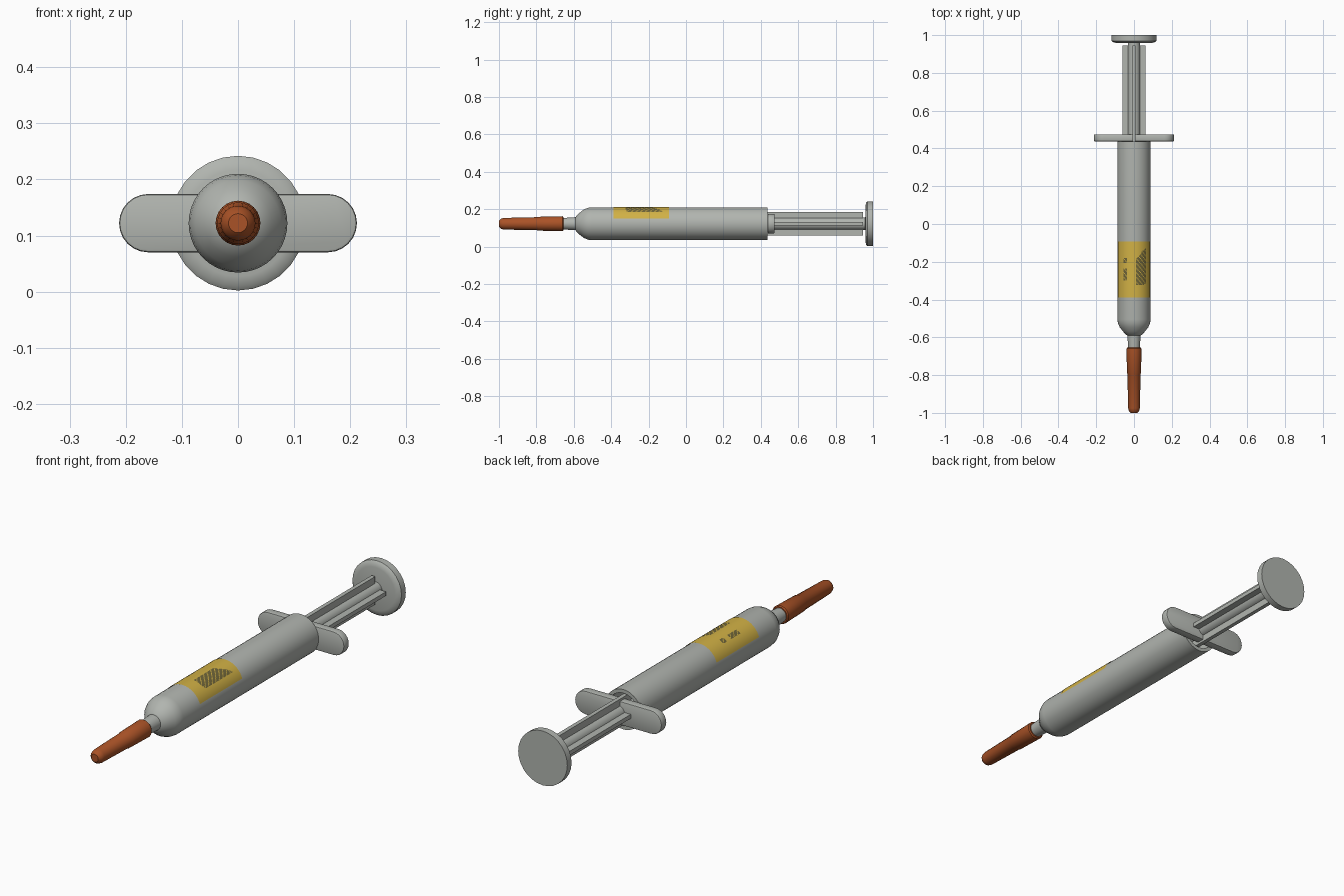
import bpy, bmesh, math

if "Cube" in bpy.data.objects:
    bpy.data.objects.remove(bpy.data.objects["Cube"])

CZ = 0.122  # height of the long axis


def material(name, rgb):
    m = bpy.data.materials.new(name)
    m.diffuse_color = (*rgb, 1)
    m.use_nodes = True
    m.node_tree.nodes["Principled BSDF"].inputs["Base Color"].default_value = m.diffuse_color
    return m


GREY = material("grey_plastic", (0.44, 0.46, 0.43))
ORANGE = material("orange_cap", (0.40, 0.085, 0.02))
YELLOW = material("yellow_label", (0.64, 0.44, 0.06))
PRINT = material("dark_print", (0.16, 0.13, 0.04))


def finish(name, bm, mats, angle=35):
    me = bpy.data.meshes.new(name)
    bm.to_mesh(me)
    bm.free()
    ob = bpy.data.objects.new(name, me)
    bpy.context.collection.objects.link(ob)
    for m in mats:
        me.materials.append(m)
    bpy.ops.object.select_all(action='DESELECT')
    ob.select_set(True)
    bpy.context.view_layer.objects.active = ob
    bpy.ops.object.shade_smooth_by_angle(angle=math.radians(angle))
    return ob


def lathe(name, profile, mat, sides=32):
    """Revolve (radius, y) points around the long axis."""
    bm = bmesh.new()
    rings = []
    for r, y in profile:
        if r == 0:
            rings.append([bm.verts.new((0, y, CZ))] * sides)
        else:
            rings.append([bm.verts.new((r * math.cos(2 * math.pi * i / sides), y,
                                        CZ + r * math.sin(2 * math.pi * i / sides)))
                          for i in range(sides)])
    for a, b in zip(rings, rings[1:]):
        for i in range(sides):
            j = (i + 1) % sides
            quad = list(dict.fromkeys((a[i], a[j], b[j], b[i])))
            bm.faces.new(quad)
    bmesh.ops.recalc_face_normals(bm, faces=bm.faces)
    return finish(name, bm, [mat])


def box(name, lo, hi, mat):
    bm = bmesh.new()
    bmesh.ops.create_cube(bm, size=1)
    for v in bm.verts:
        v.co = [(a + b) / 2 + c * (b - a) for a, b, c in zip(lo, hi, v.co)]
    return finish(name, bm, [mat])


# barrel: hollow tube, open at the back, rounded shoulder and nozzle
lathe("barrel", [(0, -0.68), (0.029, -0.68), (0.035, -0.59), (0.041, -0.588),
                 (0.060, -0.567), (0.076, -0.546), (0.085, -0.525), (0.088, -0.505),
                 (0.088, 0.437), (0.072, 0.437), (0.072, -0.48), (0, -0.50)], GREY, 40)

# needle cap
lathe("needle_cap", [(0, -0.655), (0.036, -0.655), (0.040, -0.66), (0.037, -0.79),
                     (0.035, -0.793), (0.031, -0.975), (0.027, -0.99), (0.017, -1.0),
                     (0, -1.0)], ORANGE, 24)

# finger flange: stadium plate with softened edges
bm = bmesh.new()
half, r, steps = 0.212, 0.052, 12
outline = []
for side in (1, -1):
    for i in range(steps + 1):
        a = -math.pi / 2 + math.pi * i / steps
        outline.append(bm.verts.new((side * (half - r + r * math.cos(a)), 0.437,
                                     CZ + side * r * math.sin(a))))
face = bm.faces.new(outline)
ext = bmesh.ops.extrude_face_region(bm, geom=[face])
for v in ext["geom"]:
    if isinstance(v, bmesh.types.BMVert):
        v.co.y = 0.474
bmesh.ops.recalc_face_normals(bm, faces=bm.faces)
rims = [e for e in bm.edges if abs(e.verts[0].co.y - e.verts[1].co.y) < 1e-5]
bmesh.ops.bevel(bm, geom=rims, offset=0.005, segments=2, affect='EDGES', profile=0.5)
finish("finger_flange", bm, [GREY])

# plunger: core rod, crossed fins, stopper and thumb disc
lathe("plunger_rod", [(0, 0.0), (0.033, 0.0), (0.033, 0.965), (0, 0.965)], GREY, 20)
box("plunger_fin_wide", (-0.062, 0.0, CZ - 0.009), (0.062, 0.945, CZ + 0.009), GREY)
box("plunger_fin_tall", (-0.009, 0.0, CZ - 0.062), (0.009, 0.945, CZ + 0.062), GREY)
lathe("plunger_stopper", [(0, -0.04), (0.071, -0.03), (0.071, 0.02), (0, 0.02)], GREY, 24)
lathe("thumb_disc", [(0, 0.958), (0.095, 0.959), (0.112, 0.963), (0.120, 0.97),
                     (0.120, 1.0), (0, 1.0)], GREY, 28)

# label wrapped over the top, with two printed blocks picked by angle and length
NA, NY = 48, 60
A0, A1, Y0, Y1 = 18, 162, -0.388, -0.092
bm = bmesh.new()
grid = []
for i in range(NA + 1):
    a = math.radians(A0 + (A1 - A0) * i / NA)
    grid.append([bm.verts.new((0.0897 * math.cos(a), Y0 + (Y1 - Y0) * j / NY,
                               CZ + 0.0897 * math.sin(a))) for j in range(NY + 1)])
for i in range(NA):
    for j in range(NY):
        f = bm.faces.new((grid[i][j], grid[i][j + 1], grid[i + 1][j + 1], grid[i + 1][j]))
        c = f.calc_center_median()
        big = 0.010 < c.x < 0.062 and -0.325 + 0.4 * max(0, c.x - 0.045) < c.y < -0.20 + 1.2 * c.x
        small = -0.058 < c.x < -0.036 and (-0.30 < c.y < -0.235 or -0.205 < c.y < -0.18)
        gap = (i * 7 + j * 3) % 5 == 0  # broken, speckled print
        f.material_index = int((big or small) and not gap)
bmesh.ops.recalc_face_normals(bm, faces=bm.faces)
if sum(f.normal.z for f in bm.faces) < 0:
    bmesh.ops.reverse_faces(bm, faces=bm.faces)
finish("label", bm, [YELLOW, PRINT])
